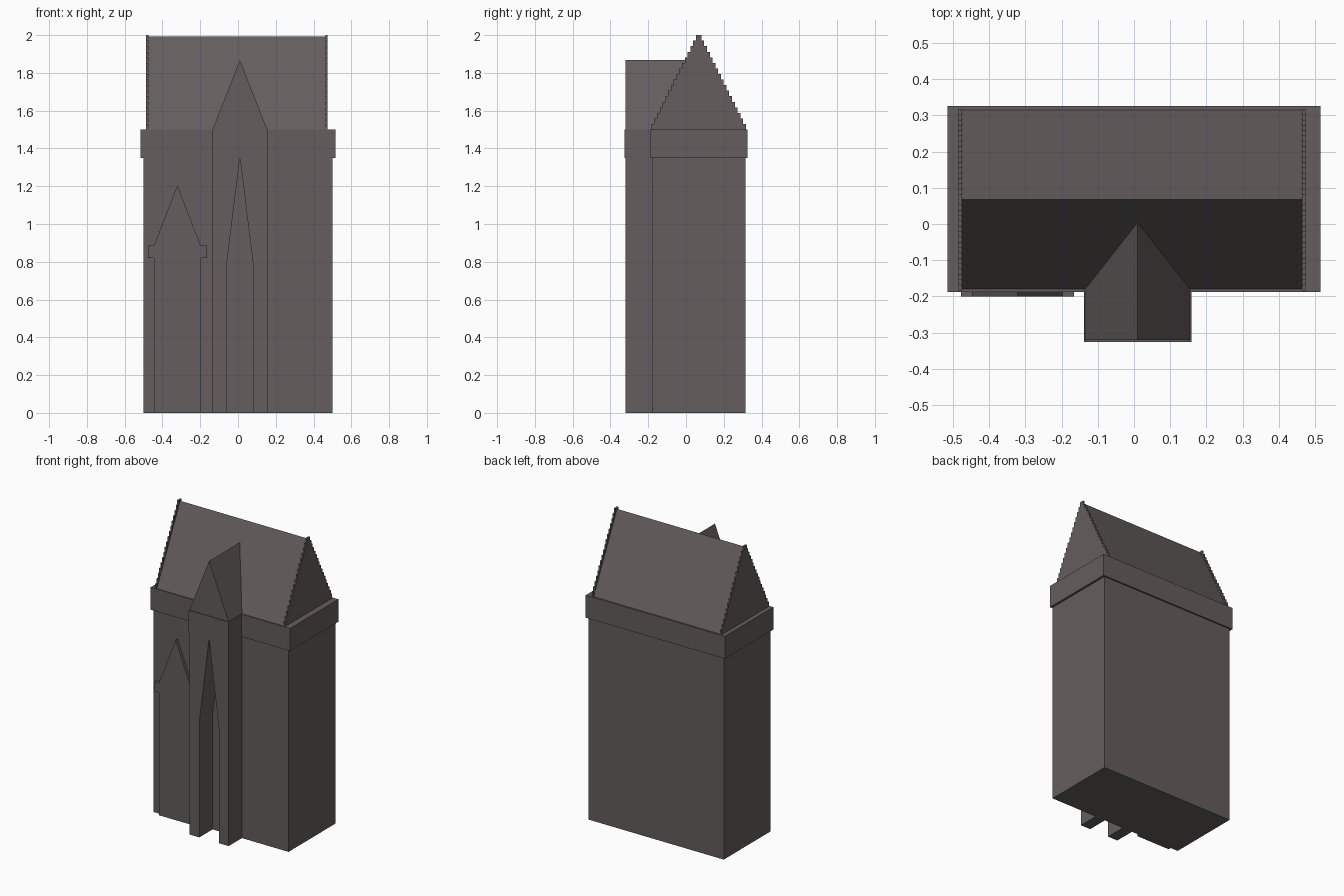
import bpy

if "Cube" in bpy.data.objects:
    bpy.data.objects.remove(bpy.data.objects["Cube"])

stone = bpy.data.materials.new("stone")
stone.diffuse_color = (0.13, 0.11, 0.11, 1)
stone.use_nodes = True
stone.node_tree.nodes["Principled BSDF"].inputs["Base Color"].default_value = stone.diffuse_color


def prism(name, pts, a, b, axis="y"):
    """Extrude a 2D profile between a and b along x (y,z points) or y (x,z points)."""
    put = (lambda p, d: (p[0], d, p[1])) if axis == "y" else (lambda p, d: (d, p[0], p[1]))
    n = len(pts)
    verts = [put(p, a) for p in pts] + [put(p, b) for p in pts]
    # profiles run counter-clockwise; face order depends on the axis
    faces = [list(range(n)), list(range(2 * n - 1, n - 1, -1))]
    faces += [[i, n + i, n + (i + 1) % n, (i + 1) % n] for i in range(n)]
    if axis == "x":
        faces = [f[::-1] for f in faces]
    mesh = bpy.data.meshes.new(name)
    mesh.from_pydata(verts, [], faces)
    mesh.materials.append(stone)
    obj = bpy.data.objects.new(name, mesh)
    bpy.context.collection.objects.link(obj)
    return obj


def box(name, x0, x1, y0, y1, z0, z1):
    return prism(name, [(x0, z0), (x1, z0), (x1, z1), (x0, z1)], y0, y1)


# main hall and its cornice band
box("hall", -0.5, 0.5, -0.18, 0.315, 0, 1.35)
box("cornice", -0.515, 0.515, -0.187, 0.325, 1.35, 1.5)

# gabled roof with its ridge along x
RIDGE_Y, HALF, BASE, TOP, STEPS = 0.067, 0.25, 1.5, 2.0, 17
prism("roof", [(RIDGE_Y - HALF + 0.003, BASE), (RIDGE_Y + HALF - 0.003, BASE),
               (RIDGE_Y, TOP - 0.008)], -0.476, 0.466, "x")

# thin stepped gable walls at both ends
right, left = [], []
for i in range(STEPS):
    w = HALF * (1 - i / STEPS)
    for k in (i, i + 1):
        z = BASE + (TOP - BASE) * k / STEPS
        right.append((RIDGE_Y + w, z))
        left.append((RIDGE_Y - w, z))
steps = right + left[::-1]
prism("stepped_gable_left", steps, -0.486, -0.474, "x")
prism("stepped_gable_right", steps, 0.463, 0.475, "x")

# porch with a tall pointed opening
prism("porch", [(-0.135, 0), (-0.062, 0), (-0.062, 0.77), (0.01, 1.349), (0.082, 0.77),
                (0.082, 0), (0.155, 0), (0.155, 1.35), (-0.135, 1.35)], -0.32, -0.175)
box("porch_cornice", -0.138, 0.158, -0.325, -0.17, 1.35, 1.5)
prism("porch_roof", [(-0.135, 1.5), (0.155, 1.5), (0.01, 1.867)], -0.32, 0.05)

# shallow side doorway relief with shoulders and a pointed top
prism("side_doorway", [(-0.445, 0), (-0.197, 0), (-0.197, 0.82), (-0.165, 0.82),
                       (-0.165, 0.885), (-0.197, 0.885), (-0.321, 1.205), (-0.445, 0.885),
                       (-0.477, 0.885), (-0.477, 0.82), (-0.445, 0.82)], -0.2, -0.175)
